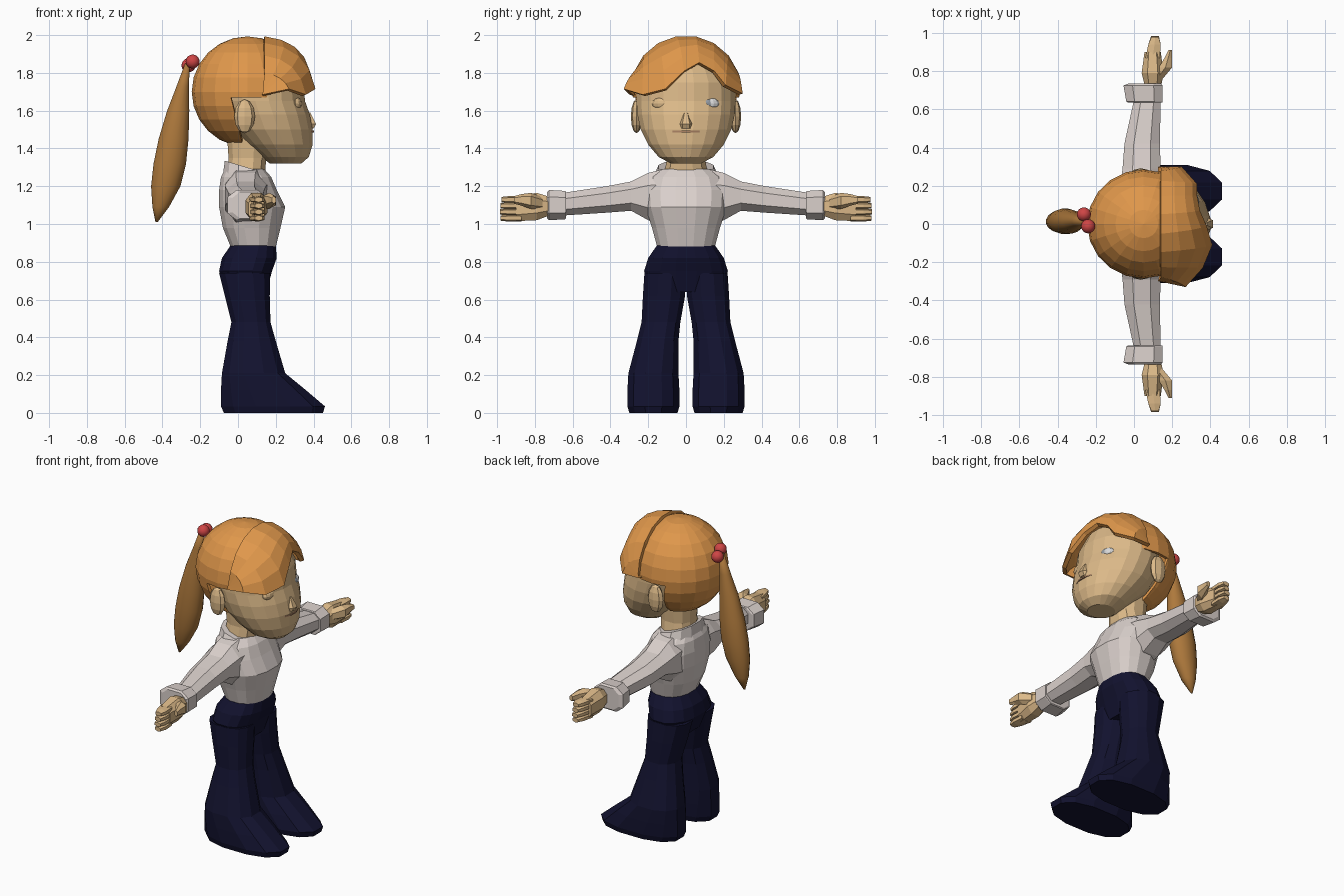
import bpy, bmesh, math
from mathutils import Vector


def material(name, rgb):
    m = bpy.data.materials.new(name)
    m.diffuse_color = (*rgb, 1)
    return m


SKIN = material("skin", (0.72, 0.49, 0.25))
HAIR = material("orange hair", (0.74, 0.31, 0.07))
TAIL = material("dark orange hair", (0.42, 0.19, 0.045))
SHIRT = material("off white cloth", (0.70, 0.63, 0.60))
NAVY = material("navy cloth", (0.006, 0.006, 0.028))
RED = material("red bead", (0.62, 0.06, 0.06))
WHITE = material("eye white", (0.72, 0.72, 0.72))
IRIS = material("grey iris", (0.28, 0.31, 0.35))
LIP = material("lip", (0.42, 0.23, 0.13))


def finish(name, bm, mat, mirror=False):
    bmesh.ops.recalc_face_normals(bm, faces=bm.faces)
    me = bpy.data.meshes.new(name)
    bm.to_mesh(me)
    bm.free()
    me.materials.append(mat)
    ob = bpy.data.objects.new(name, me)
    bpy.context.collection.objects.link(ob)
    if mirror:
        mod = ob.modifiers.new("mirror", 'MIRROR')
        mod.use_axis = (False, True, False)
        mod.use_mirror_merge = False
    return ob


def loft(name, rings, mat, n=12, axis='z', mirror=False, power=0.85, tilt=0):
    """Rings are (t, u0, u1, v0, v1) extents; t runs along the axis."""
    bm = bmesh.new()
    loops = []
    for k, (t, u0, u1, v0, v1) in enumerate(rings):
        loop = []
        for i in range(n):
            a = 2 * math.pi * (i + 0.5) / n
            c, s = (math.copysign(abs(f(a) / math.cos(math.pi / n)) ** power, f(a))
                    for f in (math.cos, math.sin))
            u = (u0 + u1) / 2 + c * (u1 - u0) / 2
            v = (v0 + v1) / 2 + s * (v1 - v0) / 2
            drop = tilt * (u - u0) if k == len(rings) - 1 else 0
            loop.append(bm.verts.new((u, v, t - drop) if axis == 'z' else (u, t, v)))
        loops.append(loop)
    for a, b in zip(loops, loops[1:]):
        for i in range(n):
            j = (i + 1) % n
            bm.faces.new((a[i], a[j], b[j], b[i]))
    bm.faces.new(loops[0])
    bm.faces.new(loops[-1])
    return finish(name, bm, mat, mirror)


def ball(name, loc, size, mat, seg=12, rings=8, mirror=False):
    bm = bmesh.new()
    bmesh.ops.create_uvsphere(bm, u_segments=seg, v_segments=rings, radius=1)
    for v in bm.verts:
        v.co = Vector(v.co[i] * size[i] + loc[i] for i in range(3))
    return finish(name, bm, mat, mirror)


# Trousers: two flared legs with long toes, joined by a pelvis
loft("trouser_legs", [
    (0.00, -0.075, 0.45, 0.045, 0.30), (0.035, -0.09, 0.46, 0.035, 0.31),
    (0.12, -0.09, 0.36, 0.035, 0.31), (0.21, -0.085, 0.25, 0.04, 0.305),
    (0.38, -0.055, 0.20, 0.04, 0.26), (0.48, -0.035, 0.172, 0.03, 0.235),
    (0.62, -0.07, 0.168, 0.005, 0.228), (0.74, -0.10, 0.17, 0.0, 0.22)],
    NAVY, mirror=True)
loft("trouser_hips", [
    (0.64, -0.06, 0.15, -0.18, 0.18), (0.75, -0.10, 0.18, -0.222, 0.222),
    (0.82, -0.085, 0.205, -0.20, 0.20), (0.885, -0.04, 0.20, -0.155, 0.155)],
    NAVY, n=16)

# Shirt: body, collar, sleeves and turned cuffs
loft("shirt_body", [
    (0.87, -0.035, 0.198, -0.15, 0.15), (0.98, -0.08, 0.225, -0.18, 0.18),
    (1.09, -0.10, 0.25, -0.215, 0.215), (1.18, -0.10, 0.205, -0.22, 0.22),
    (1.25, -0.09, 0.175, -0.195, 0.195), (1.29, -0.07, 0.14, -0.14, 0.14)],
    SHIRT, n=16)
loft("collar", [
    (1.22, -0.085, 0.175, -0.185, 0.185), (1.335, -0.07, 0.145, -0.145, 0.145)],
    SHIRT, tilt=0.3)
loft("sleeves", [
    (0.12, -0.07, 0.16, 0.99, 1.29), (0.20, -0.07, 0.15, 1.02, 1.27),
    (0.29, -0.06, 0.14, 1.07, 1.225), (0.42, -0.05, 0.135, 1.06, 1.20),
    (0.65, 0.0, 0.14, 1.045, 1.165)], SHIRT, n=8, axis='y', mirror=True)
loft("cuffs", [
    (0.635, -0.03, 0.15, 1.03, 1.17), (0.64, -0.04, 0.15, 1.025, 1.175),
    (0.725, -0.055, 0.15, 1.02, 1.18), (0.735, -0.03, 0.14, 1.03, 1.17)],
    SHIRT, n=8, axis='y', mirror=True, power=0.7)

# Hands: palm, four stacked fingers and a thumb
loft("palms", [
    (0.71, 0.06, 0.14, 1.05, 1.14), (0.79, 0.04, 0.155, 1.02, 1.165),
    (0.90, 0.055, 0.14, 1.015, 1.145)], SKIN, n=8, axis='y', mirror=True)
for i in range(4):
    z = 1.015 + 0.0325 * i
    loft("fingers_%d" % (i + 1), [
        (0.87, 0.06, 0.135, z, z + 0.033), (0.94, 0.075, 0.14, z, z + 0.033),
        (0.985 - 0.004 * abs(i - 1), 0.09, 0.13, z + 0.004, z + 0.029)],
        SKIN, n=6, axis='y', mirror=True)
loft("thumbs", [
    (0.76, 0.09, 0.15, 1.08, 1.14), (0.82, 0.13, 0.20, 1.085, 1.16),
    (0.87, 0.16, 0.198, 1.10, 1.155), (0.91, 0.18, 0.20, 1.11, 1.145)],
    SKIN, n=6, axis='y', mirror=True)

# Neck and head
loft("neck", [(1.24, -0.06, 0.14, -0.12, 0.12), (1.35, -0.05, 0.15, -0.10, 0.10),
              (1.50, -0.06, 0.16, -0.11, 0.11)], SKIN)
loft("head", [
    (1.32, 0.17, 0.335, -0.08, 0.08), (1.355, 0.12, 0.375, -0.145, 0.145),
    (1.42, 0.04, 0.395, -0.20, 0.20), (1.50, -0.04, 0.395, -0.24, 0.24),
    (1.58, -0.08, 0.38, -0.258, 0.258), (1.65, -0.10, 0.355, -0.262, 0.262),
    (1.75, -0.10, 0.345, -0.26, 0.26), (1.85, -0.08, 0.30, -0.20, 0.20),
    (1.93, 0.0, 0.20, -0.11, 0.11)], SKIN, n=20, power=1.0)
ball("ears", (0.035, 0.262, 1.57), (0.055, 0.03, 0.09), SKIN, 8, 6, True)
loft("nose", [
    (1.505, 0.35, 0.40, -0.03, 0.03), (1.53, 0.35, 0.413, -0.032, 0.032),
    (1.59, 0.33, 0.382, -0.012, 0.012)], SKIN, n=6)
loft("mouth", [(1.485, 0.2, 0.403, -0.12, 0.12), (1.494, 0.2, 0.403, -0.12, 0.12)],
     LIP, n=16, power=1.0)

# Eyes: one open, one covered by its lid
ball("open_eye", (0.305, 0.12, 1.637), (0.034, 0.055, 0.034), WHITE)
ball("iris", (0.325, 0.115, 1.637), (0.017, 0.023, 0.026), IRIS)
ball("closed_eyelid", (0.305, -0.12, 1.637), (0.034, 0.06, 0.036), SKIN)

# Hair cap: a sphere cut away around the face and ears
bm = bmesh.new()
bmesh.ops.create_uvsphere(bm, u_segments=20, v_segments=12, radius=1)
for v in bm.verts:
    v.co = Vector((0.05 + 0.295 * v.co.x, 0.285 * v.co.y, 1.70 + 0.293 * v.co.z))
for co, no in (((0, 0, 1.67), (0, 0, 1)), ((-0.02, 0, 1.6), (1, 0, 0.25)),
               ((0.18, 0, 1.7), (1, 0, 0))):
    bmesh.ops.bisect_plane(bm, geom=bm.verts[:] + bm.edges[:] + bm.faces[:],
                           plane_co=co, plane_no=no)
gone = []
for f in bm.faces:
    c = f.calc_center_median()
    ear_side = c.z < 1.67 and c.x + 0.02 + 0.25 * (c.z - 1.6) > 0
    if ear_side or c.x > 0.18:
        gone.append(f)
bmesh.ops.delete(bm, geom=gone, context='FACES')
cap = finish("hair_cap", bm, HAIR)

# Fringe: swept from an arch over the head down to an uneven tip line
tips = [(0.13, -0.30, 1.685), (0.27, -0.33, 1.715), (0.36, -0.23, 1.685),
        (0.41, -0.11, 1.715), (0.38, -0.01, 1.81), (0.345, 0.07, 1.855),
        (0.33, 0.15, 1.81), (0.33, 0.21, 1.735), (0.25, 0.30, 1.69),
        (0.13, 0.30, 1.69)]
bm = bmesh.new()
rows = []
for i, tip in enumerate(tips):
    a = math.pi * i / (len(tips) - 1)
    root = Vector((0.14, -0.295 * math.cos(a), 1.70 + 0.298 * math.sin(a)))
    tip = Vector(tip)
    knee = Vector((0.9 * tip.x, (root.y + tip.y) / 2, max(root.z - 0.02, tip.z)))
    row = []
    for k in range(5):
        t = k / 4
        row.append(bm.verts.new(root * (1 - t) ** 2 + knee * 2 * t * (1 - t) + tip * t * t))
    rows.append(row)
for a, b in zip(rows, rows[1:]):
    for k in range(4):
        bm.faces.new((a[k], a[k + 1], b[k + 1], b[k]))
fringe = finish("fringe", bm, HAIR)
for ob, thick in ((cap, 0.02), (fringe, 0.025)):
    # recalculated normals on open shells point outwards here, so thicken inwards
    mod = ob.modifiers.new("thickness", 'SOLIDIFY')
    mod.thickness = thick
    out = sum(p.normal.dot(p.center - Vector((0.05, 0, 1.7))) for p in ob.data.polygons)
    if out < 0:
        ob.data.flip_normals()

# Ponytail and its two beads
tail = loft("ponytail", [
    (1.01, -0.437, -0.425, 0.01, 0.02), (1.09, -0.453, -0.365, -0.025, 0.05),
    (1.20, -0.46, -0.305, -0.045, 0.07), (1.32, -0.447, -0.275, -0.052, 0.08),
    (1.45, -0.42, -0.262, -0.05, 0.075), (1.60, -0.375, -0.258, -0.035, 0.06),
    (1.73, -0.325, -0.26, -0.015, 0.045), (1.85, -0.28, -0.255, 0.0, 0.03)],
    TAIL, n=16, power=1.0)
beads = [ball("bead_1", (-0.262, 0.05, 1.84), (0.037,) * 3, RED, 16, 10),
         ball("bead_2", (-0.24, -0.012, 1.86), (0.037,) * 3, RED, 16, 10)]
for ob in beads + [tail]:
    for p in ob.data.polygons:
        p.use_smooth = True
